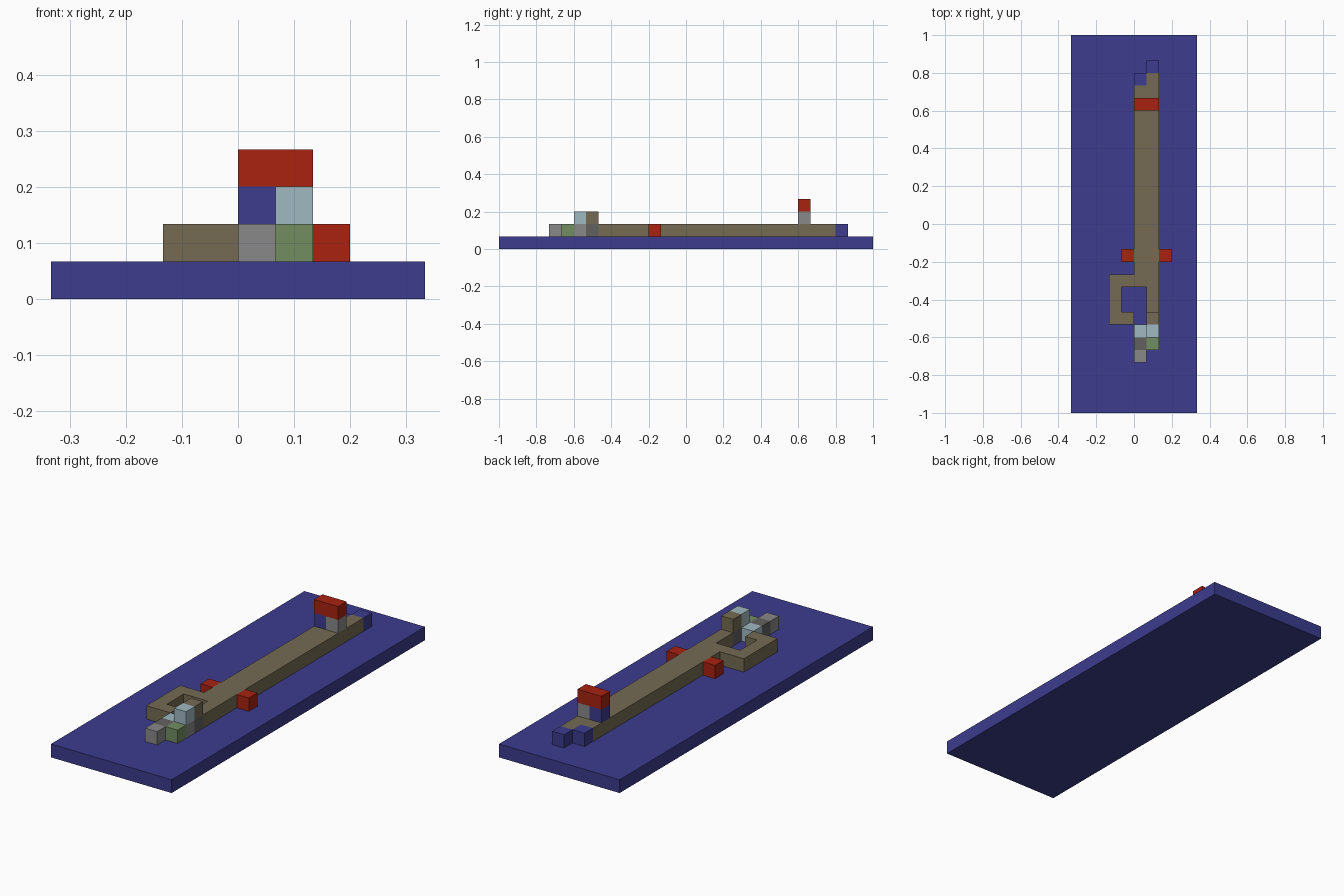
import bpy
import bmesh

default = bpy.data.objects.get("Cube")
if default:
    bpy.data.objects.remove(default, do_unlink=True)

U = 2 / 30  # one block


def linear(c):
    c /= 255
    return c / 12.92 if c <= 0.04045 else ((c + 0.055) / 1.055) ** 2.4


def material(name, *rgb):
    mat = bpy.data.materials.new(name)
    color = [linear(c) for c in rgb] + [1]
    mat.use_nodes = True
    mat.diffuse_color = color
    mat.node_tree.nodes["Principled BSDF"].inputs["Base Color"].default_value = color
    return mat


blue = material("deep blue", 60, 60, 143)
brown = material("earth brown", 117, 107, 83)
red = material("brick red", 168, 34, 16)
ice = material("ice blue", 160, 184, 194)
green = material("moss green", 114, 141, 97)
grey = material("stone grey", 137, 137, 137)
dark = material("dark grey", 100, 96, 96)


def slab(name, mat, outline, z, height=1):
    """Extrude a flat outline, given in blocks, upward from level z."""
    bm = bmesh.new()
    face = bm.faces.new([bm.verts.new((x * U, y * U, z * U)) for x, y in outline])
    top = bmesh.ops.extrude_face_region(bm, geom=[face])["geom"]
    verts = [g for g in top if isinstance(g, bmesh.types.BMVert)]
    bmesh.ops.translate(bm, verts=verts, vec=(0, 0, height * U))
    bmesh.ops.recalc_face_normals(bm, faces=bm.faces)
    mesh = bpy.data.meshes.new(name)
    bm.to_mesh(mesh)
    bm.free()
    mesh.materials.append(mat)
    obj = bpy.data.objects.new(name, mesh)
    bpy.context.collection.objects.link(obj)
    return obj


def block(name, mat, x, y, z, w=1, d=1):
    return slab(name, mat, [(x, y), (x + w, y), (x + w, y + d), (x, y + d)], z)


# Base plate
block("base_plate", blue, -5, -15, 0, 10, 30)

# Long beam with the hooked side loop
slab("beam_with_loop", brown,
     [(1, -7), (2, -7), (2, 12), (1, 12), (1, 11), (0, 11), (0, -4), (-2, -4),
      (-2, -8), (0, -8), (0, -7), (-1, -7), (-1, -5), (1, -5)], 1)

# Side pegs
for side, x in (("right", -1), ("left", 2)):
    block("peg_" + side, red, x, -3, 1)

# Rear post and its cap
block("rear_post_right", blue, 0, 9, 2)
block("rear_post_left", grey, 1, 9, 2)
block("rear_cap", red, 0, 9, 3, 2)

# Rear end blocks
block("rear_end_right", blue, 0, 11, 1)
block("rear_end_left", blue, 1, 12, 1)

# Front cluster
block("raised_block", brown, 1, -8, 2)
block("raised_block_support", dark, 1, -8, 1)
block("upper_ice_block", ice, 1, -9, 2)
block("upper_ice_support", grey, 1, -9, 1)
block("lower_ice_block", ice, 0, -9, 1)
block("dark_block", dark, 0, -10, 1)
block("green_block", green, 1, -10, 1)
block("front_tip", grey, 0, -11, 1)
